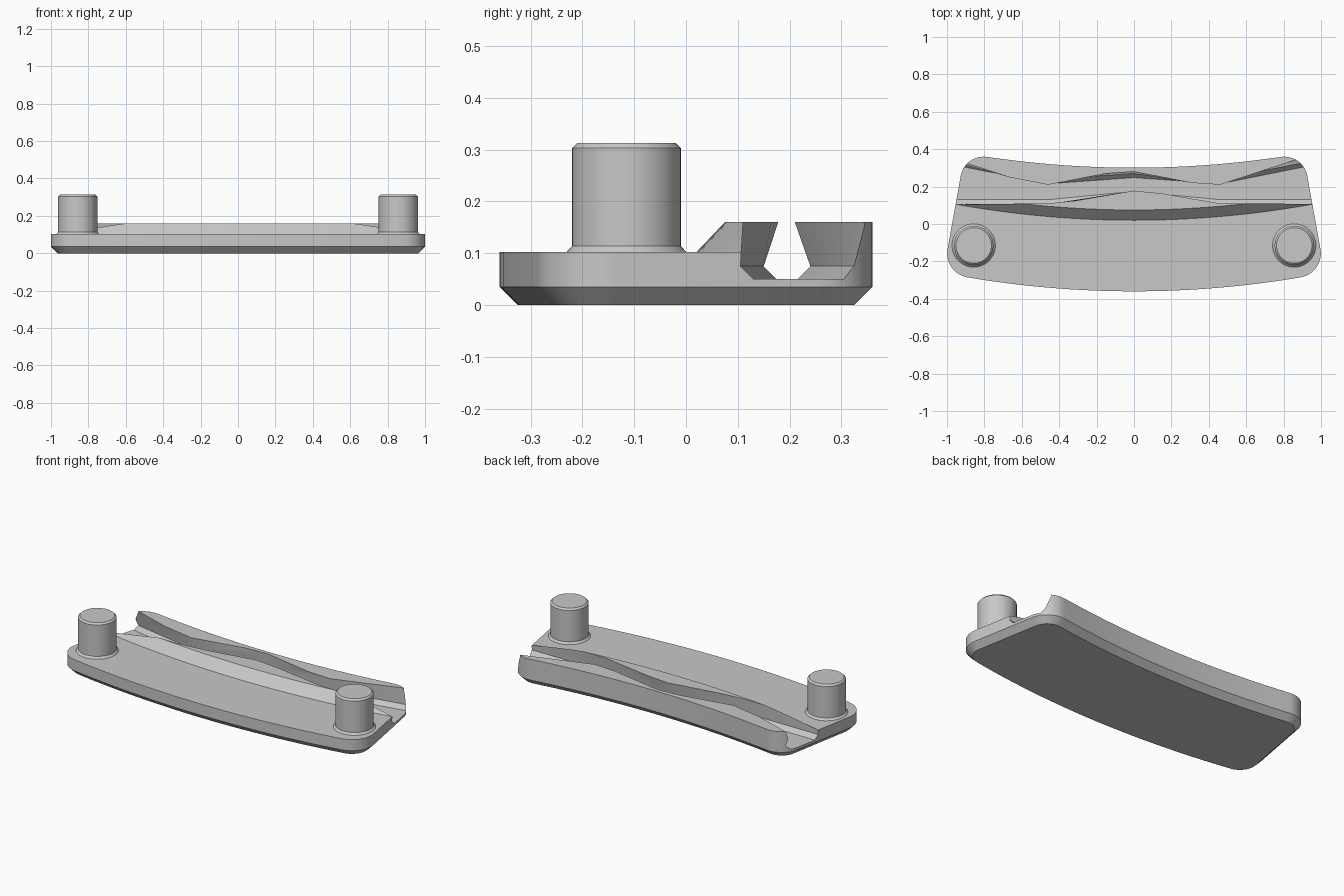
import bpy, bmesh, math
from math import sin, cos, radians

if "Cube" in bpy.data.objects:
    bpy.data.objects.remove(bpy.data.objects["Cube"])

grey = bpy.data.materials.new("light grey")
grey.diffuse_color = (0.58, 0.58, 0.58, 1)
grey.use_nodes = True
grey.node_tree.nodes["Principled BSDF"].inputs["Base Color"].default_value = grey.diffuse_color

BOW = 0.094                      # shared curvature of all the long edges


def bow(y0, x):
    return y0 + BOW * x * x


def loft(name, rings):
    """Closed solid through a list of equally long vertex rings."""
    bm = bmesh.new()
    loops = [[bm.verts.new(p) for p in ring] for ring in rings]
    n = len(loops[0])
    for a, b in zip(loops, loops[1:]):
        for i in range(n):
            j = (i + 1) % n
            bm.faces.new((a[i], a[j], b[j], b[i]))
    bm.faces.new(loops[0][::-1])
    bm.faces.new(loops[-1])
    bmesh.ops.recalc_face_normals(bm, faces=bm.faces)
    me = bpy.data.meshes.new(name)
    bm.to_mesh(me)
    bm.free()
    ob = bpy.data.objects.new(name, me)
    bpy.context.collection.objects.link(ob)
    me.materials.append(grey)
    return ob


def select(ob):
    bpy.ops.object.select_all(action='DESELECT')
    ob.select_set(True)
    bpy.context.view_layer.objects.active = ob


def smooth(ob):
    select(ob)
    bpy.ops.object.shade_smooth_by_angle(angle=radians(25))


def cut(ob, cutter):
    select(ob)
    mod = ob.modifiers.new("cut", 'BOOLEAN')
    mod.operation = 'DIFFERENCE'
    mod.solver = 'EXACT'
    mod.object = cutter
    bpy.ops.object.modifier_apply(modifier=mod.name)
    bpy.data.objects.remove(cutter)


def corner(cx, cy, r, a0, a1, n=12):
    return [(cx + r * cos(radians(a0 + (a1 - a0) * i / n)),
             cy + r * sin(radians(a0 + (a1 - a0) * i / n))) for i in range(n + 1)]


# Bowed plate outline: right half, then mirrored
half = [(0.89 * i / 16, bow(-0.36, 0.89 * i / 16)) for i in range(16)]
half += corner(0.869, -0.157, 0.13, -80.6, 10.2)
half += corner(0.8035, 0.235, 0.125, 10.2, 98.4)
half += [(0.785 * i / 16, bow(0.301, 0.785 * i / 16)) for i in range(15, -1, -1)]
outline = half + [(-x, y) for x, y in half[-2:0:-1]]


def inset(pts, d):
    out = []
    for i, (x, y) in enumerate(pts):
        (ax, ay), (bx, by) = pts[i - 1], pts[(i + 1) % len(pts)]
        tx, ty = bx - ax, by - ay
        k = d / math.hypot(tx, ty)
        out.append((x - ty * k, y + tx * k))
    return out


plate = loft("plate", [[(x, y, 0) for x, y in inset(outline, 0.035)],
                       [(x, y, 0.035) for x, y in outline],
                       [(x, y, 0.16) for x, y in outline]])

# Lower front deck with a sloping face up to the raised back
rings = []
for i in range(-24, 25):
    x = i * 0.05
    y = bow(0.02, x)
    rings.append([(x, -1, 0.102), (x, y, 0.102), (x, y + 0.095, 0.202), (x, -1, 0.202)])
cut(plate, loft("deck_cutter", rings))

# Zigzag groove: (x, front wall top/mid/floor, back wall floor/mid/top)
stations = [(0, 0.178, 0.150, 0.175, 0.248, 0.270, 0.280),
            (0.46, 0.110, 0.105, 0.130, 0.215, 0.240, 0.210),
            (1.1, 0.106, 0.105, 0.130, 0.343, 0.365, 0.393)]
stations = [(-s[0],) + s[1:] for s in stations[:0:-1]] + stations
rings = []
for x, ft, fm, ff, bf, bm_, bt in stations:
    k = 0.04 / 0.085             # continue the walls above the top
    rings.append([(x, ft + (ft - fm) * k, 0.2), (x, fm, 0.075), (x, ff, 0.05),
                  (x, bf, 0.05), (x, bm_, 0.075), (x, bt + (bt - bm_) * k, 0.2)])
cut(plate, loft("groove_cutter", rings))
smooth(plate)

# Two round posts with a flared foot and chamfered top
profile = [(0.116, 0.095), (0.116, 0.102), (0.105, 0.114), (0.105, 0.303), (0.095, 0.313)]
for side, sx in (("left", -1), ("right", 1)):
    post = loft(side + "_post", [
        [(sx * 0.857 + r * cos(math.tau * i / 48), -0.115 + r * sin(math.tau * i / 48), z)
         for i in range(48)] for r, z in profile])
    smooth(post)
